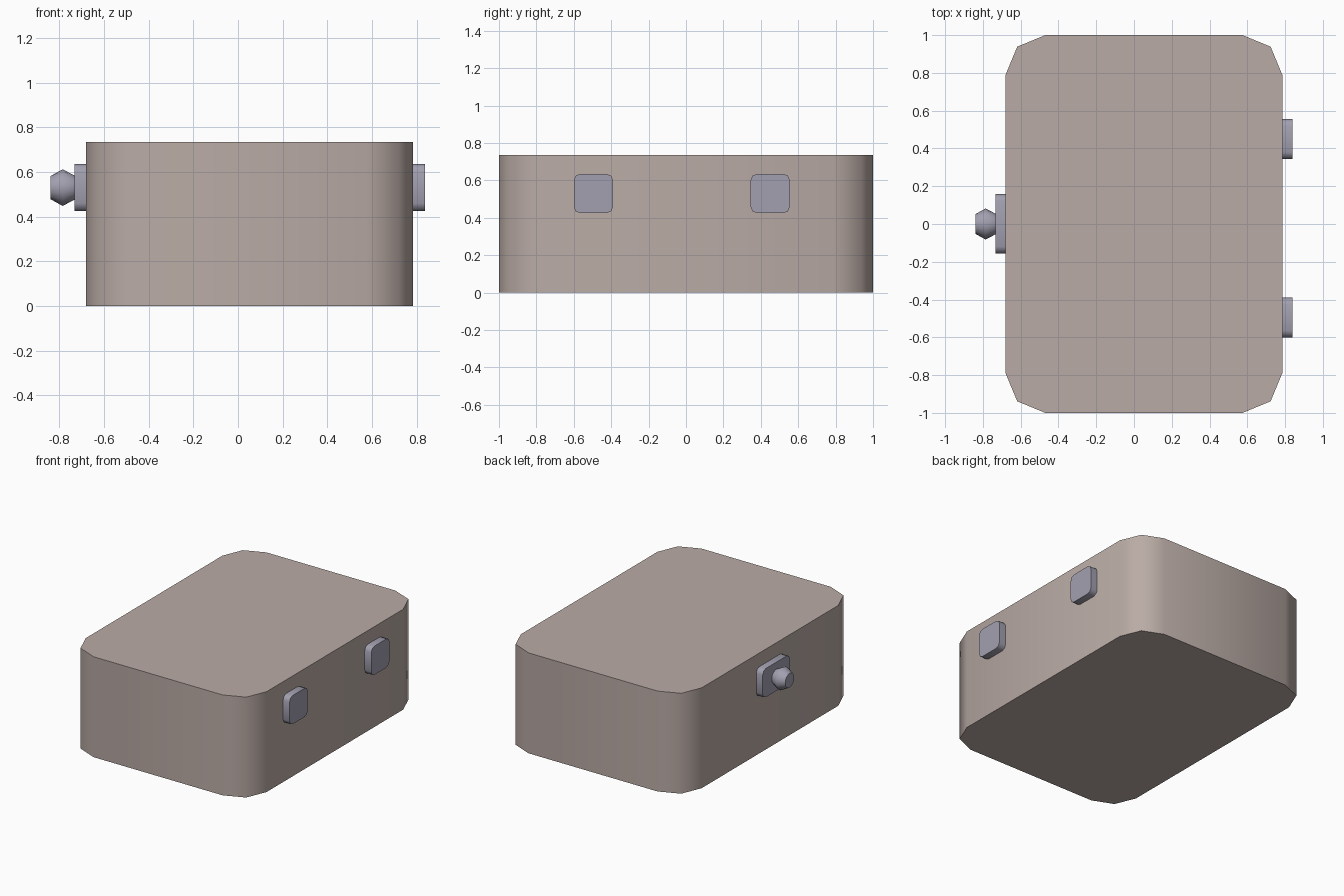
import bpy
import bmesh
from math import cos, sin, pi, radians
from mathutils import Vector

cube = bpy.data.objects.get("Cube")
if cube:
    bpy.data.objects.remove(cube, do_unlink=True)


def make_material(name, rgb):
    mat = bpy.data.materials.new(name)
    mat.use_nodes = True
    mat.diffuse_color = (*rgb, 1)
    mat.node_tree.nodes["Principled BSDF"].inputs["Base Color"].default_value = (*rgb, 1)
    return mat


shell = make_material("warm beige grey", (0.49, 0.41, 0.38))
metal = make_material("cool metal grey", (0.36, 0.35, 0.43))


def finish(bm, name, mat):
    bmesh.ops.recalc_face_normals(bm, faces=bm.faces)
    mesh = bpy.data.meshes.new(name)
    bm.to_mesh(mesh)
    bm.free()
    mesh.materials.append(mat)
    obj = bpy.data.objects.new(name, mesh)
    bpy.context.collection.objects.link(obj)
    bpy.ops.object.select_all(action="DESELECT")
    obj.select_set(True)
    bpy.context.view_layer.objects.active = obj
    bpy.ops.object.shade_smooth_by_angle(angle=radians(60))
    return obj


def rounded_box(name, low, high, axis, radius, mat):
    """Box whose four edges along one axis have two-step rounded corners."""
    low, high = Vector(low), Vector(high)
    bm = bmesh.new()
    bmesh.ops.create_cube(bm, size=1)
    for v in bm.verts:
        v.co = (low + high) / 2 + v.co * (high - low)
    edges = [e for e in bm.edges
             if abs(e.verts[0].co[axis] - e.verts[1].co[axis]) > 0.001]
    bmesh.ops.bevel(bm, geom=edges, offset=radius, offset_type="OFFSET",
                    segments=2, profile=0.5, affect="EDGES")
    return finish(bm, name, mat)


# Main case
rounded_box("case_body", (-0.68, -1, 0), (0.785, 1, 0.735), 2, 0.21, shell)

# Two hinge plates on the left side
for name, y in (("front_hinge", -0.495), ("back_hinge", 0.45)):
    rounded_box(name, (0.78, y - 0.105, 0.425), (0.838, y + 0.105, 0.635), 0, 0.035, metal)

# Latch plate on the right side
rounded_box("latch_plate", (-0.732, -0.155, 0.425), (-0.675, 0.158, 0.635), 0, 0.035, metal)

# Round latch knob turned about the x axis
bm = bmesh.new()
sides = 16
rings = []
for x, r in ((-0.728, 0.052), (-0.786, 0.082), (-0.84, 0.052)):
    rings.append([bm.verts.new((x, r * cos(2 * pi * i / sides),
                                0.53 + r * sin(2 * pi * i / sides)))
                  for i in range(sides)])
for a, b in zip(rings, rings[1:]):
    for i in range(sides):
        j = (i + 1) % sides
        bm.faces.new((a[i], a[j], b[j], b[i]))
bm.faces.new(rings[0])
bm.faces.new(rings[-1])
finish(bm, "latch_knob", metal)
